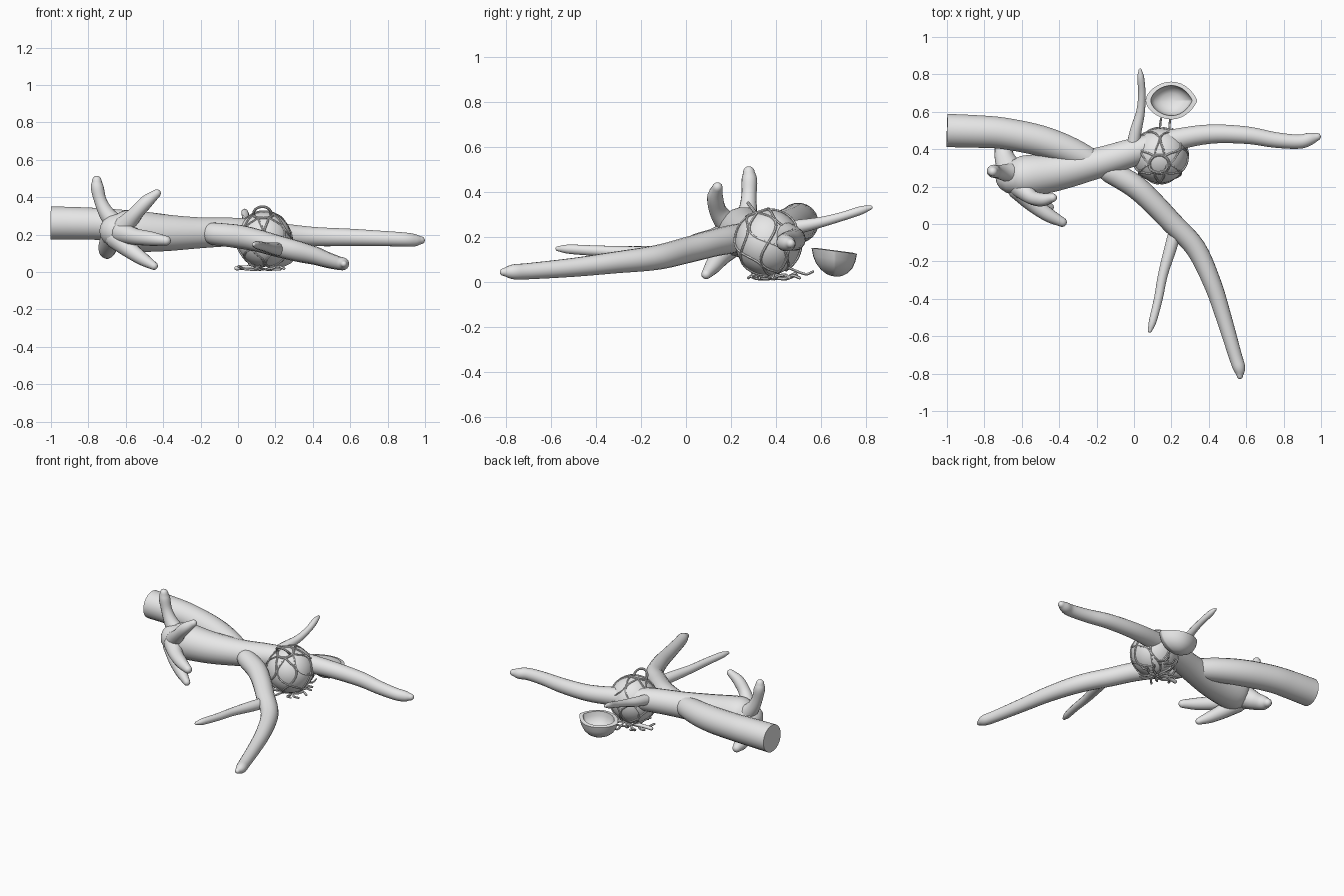
import bpy, bmesh, math, random
from mathutils import Vector, Quaternion

if "Cube" in bpy.data.objects:
    bpy.data.objects.remove(bpy.data.objects["Cube"])

random.seed(4)
grey = bpy.data.materials.new("weathered grey")
grey.diffuse_color = (0.8, 0.8, 0.8, 1)
grey.use_nodes = True
grey.node_tree.nodes["Principled BSDF"].inputs["Base Color"].default_value = grey.diffuse_color


def finish(bm, name, angle=40):
    bmesh.ops.recalc_face_normals(bm, faces=bm.faces)
    me = bpy.data.meshes.new(name)
    bm.to_mesh(me)
    bm.free()
    me.materials.append(grey)
    me.shade_smooth()
    me.set_sharp_from_angle(angle=math.radians(angle))
    ob = bpy.data.objects.new(name, me)
    bpy.context.collection.objects.link(ob)
    return ob


def bridge(bm, rings):
    n = len(rings[0])
    for a, b in zip(rings, rings[1:]):
        for i in range(n):
            j = (i + 1) % n
            bm.faces.new((a[i], a[j], b[j], b[i]))


def spline(pts, steps):
    """Catmull-Rom through (x, y, z, r) points."""
    p = [Vector(q) for q in pts]
    p = [2 * p[0] - p[1]] + p + [2 * p[-1] - p[-2]]
    out = []
    for a, b, c, d in zip(p, p[1:], p[2:], p[3:]):
        for k in range(steps):
            t = k / steps
            out.append(0.5 * (2 * b + (c - a) * t + (2 * a - 5 * b + 4 * c - d) * t * t
                              + (3 * b - a - 3 * c + d) * t ** 3))
    return out + [p[-2]]


def tube(name, pts, sides=16, steps=5, flat_start=False, closed=False, bm=None):
    """Tapered round tube with domed ends."""
    own = bm is None
    bm = bm or bmesh.new()
    row = pts if closed else spline(pts, steps)
    row = [(Vector(q[:3]), q[3]) for q in row]
    n = len(row)
    if closed:
        tang = [(row[(i + 1) % n][0] - row[i - 1][0]).normalized() for i in range(n)]
    else:
        tang = [(row[min(i + 1, n - 1)][0] - row[max(i - 1, 0)][0]).normalized() for i in range(n)]
        domes = [math.radians(a) for a in (25, 50, 70, 84)]
        (p0, r0), (p1, r1) = row[0], row[-1]
        t0, t1 = tang[0], tang[-1]
        tail = [(p1 + t1 * r1 * math.sin(a), r1 * math.cos(a)) for a in domes]
        head = [] if flat_start else [(p0 - t0 * r0 * math.sin(a), r0 * math.cos(a)) for a in domes[::-1]]
        row = head + row + tail
        tang = [t0] * len(head) + tang + [t1] * len(tail)
    side = tang[0].orthogonal().normalized()
    rings = []
    for i, (c, r) in enumerate(row):
        if i:
            side = tang[i - 1].rotation_difference(tang[i]) @ side
        up = tang[i].cross(side)
        rings.append([bm.verts.new(c + r * (math.cos(a) * side + math.sin(a) * up))
                      for a in (2 * math.pi * k / sides for k in range(sides))])
    bridge(bm, rings + rings[:1] if closed else rings)
    if not closed:
        bm.faces.new(rings[0])
        bm.faces.new(rings[-1])
    return finish(bm, name) if own else None


# Driftwood trunk, limbs and side twigs
tube("cut_trunk", [(-1, .5, .262, .09), (-.85, .495, .26, .088), (-.7, .485, .255, .085),
                   (-.5, .445, .24, .083), (-.33, .385, .225, .075), (-.18, .31, .21, .06)],
     20, flat_start=True)
tube("main_limb", [(-.65, .25, .22, .09), (-.58, .255, .22, .113), (-.4, .28, .21, .1),
                   (-.2, .325, .21, .083), (0, .385, .215, .075), (.2, .445, .205, .06),
                   (.4, .48, .19, .052), (.6, .475, .185, .047), (.75, .45, .18, .042),
                   (.88, .44, .175, .038), (.94, .455, .17, .034), (.978, .466, .17, .021)], 20)
tube("front_branch", [(-.13, .28, .205, .06), (0, .205, .19, .063), (.1, .115, .17, .06),
                      (.2, .01, .142, .058), (.33, -.13, .108, .055), (.42, -.32, .085, .048),
                      (.48, -.5, .064, .042), (.54, -.7, .047, .036), (.562, -.77, .044, .033),
                      (.566, -.812, .043, .017)], 18)
tube("front_twig", [(.22, -.04, .12, .035), (.195, -.13, .125, .034), (.155, -.27, .132, .027),
                    (.13, -.4, .138, .024), (.1, -.52, .145, .021), (.085, -.57, .147, .011)], 12)
tube("back_twig", [(-.01, .4, .23, .035), (.01, .5, .245, .032), (.035, .6, .265, .024),
                   (.042, .7, .292, .02), (.036, .78, .318, .019), (.033, .822, .33, .009)], 12)

# Broken roots fanning from the left end
roots = {
    "upright_root": [(-.64, .27, .24, .06), (-.7, .275, .31, .043), (-.735, .28, .38, .034),
                     (-.752, .282, .45, .035), (-.755, .28, .488, .026)],
    "raised_root": [(-.61, .2, .24, .06), (-.55, .145, .31, .04), (-.49, .13, .375, .036),
                    (-.435, .14, .42, .023)],
    "forward_root": [(-.62, .19, .21, .06), (-.55, .115, .19, .045), (-.46, .05, .178, .038),
                     (-.385, .01, .168, .026)],
    "low_root": [(-.65, .22, .18, .06), (-.58, .16, .12, .046), (-.51, .12, .07, .036),
                 (-.45, .09, .033, .022)],
    "rear_root": [(-.66, .28, .2, .075), (-.69, .35, .15, .055), (-.7, .41, .115, .045),
                  (-.7, .45, .098, .028)],
}
for name, pts in roots.items():
    tube(name, pts, 14)

# Round float
ball, R = Vector((.14, .365, .175)), .147
bm = bmesh.new()
bmesh.ops.create_uvsphere(bm, u_segments=32, v_segments=20, radius=R)
bmesh.ops.translate(bm, verts=bm.verts, vec=ball)
finish(bm, "float_ball")

# Netting: pairs of cords bowing apart and crossing, plus a collar
tilt = Vector((0, 0, 1)).rotation_difference(Vector((-.03, -.33, .94)))


def on_ball(theta, phi, lift=.002):
    d = Vector((math.sin(theta) * math.cos(phi), math.sin(theta) * math.sin(phi), math.cos(theta)))
    return tuple(ball + (tilt @ d) * (R + lift))


bm = bmesh.new()
for k in range(6):
    for s in (-1, 1):
        cord = []
        for i in range(13):
            t = i / 12
            phi = k * math.pi / 3 + s * .5 * math.sin(2 * math.pi * t)
            cord.append((*on_ball(.36 + t * 2.5, phi), .0055))
        tube("", cord, 6, 2, bm=bm)
tube("", [(*on_ball(.36, 2 * math.pi * i / 24), .007) for i in range(24)], 8, closed=True, bm=bm)
finish(bm, "float_net")

# Hanging ring on top of the float
ring_c, q = Vector((.13, .305, .312)), Vector((0, 0, 1)).rotation_difference(Vector((0, .8, .6)))
tube("hanging_ring", [(*(ring_c + q @ Vector((.047 * math.cos(a), .047 * math.sin(a), 0))), .0075)
                      for a in (2 * math.pi * i / 28 for i in range(28))], 8, closed=True)

# Loose rope ends below and behind the float
tube("rope_stub", [(.1, .4, .028, .013), (.04, .39, .024, .012), (-.008, .385, .021, .012)], 10)
bm = bmesh.new()
for k in range(11):
    a = 2 * math.pi * k / 11 + random.uniform(-.2, .2)
    reach = random.uniform(.1, .16)
    pts = []
    for f in (.15, .45, .75, 1):
        b = a + random.uniform(-.2, .2)
        pts.append((ball.x + reach * f * math.cos(b), ball.y + .02 + reach * f * math.sin(b),
                    .012 + random.uniform(0, .03) * f, .007))
    tube("", pts, 6, 4, bm=bm)
for x in (.14, .19):
    tube("", [(x, .46, .06, .006), (x, .53, .034, .006), (x + .005, .565, .045, .006)], 6, 4, bm=bm)
finish(bm, "rope_ends")

# Half shell: lens-shaped bowl with a thick rim
bm = bmesh.new()
profile = [(.12, -.113), (.35, -.107), (.6, -.09), (.8, -.066), (.93, -.036), (1, 0),
           (.8, .003), (.77, -.025), (.65, -.055), (.4, -.075), (.1, -.083)]
rows = []
for s, z in profile:
    row = []
    for i in range(32):
        a = 2 * math.pi * i / 32
        point = .15 + .45 * (1 + math.cos(a)) / 2
        y = .101 * math.sin(a) * abs(math.sin(a)) ** point * s
        row.append(bm.verts.new((.2 + .138 * math.cos(a) * s, .66 + y, .137 + z - .13 * y)))
    rows.append(row)
bridge(bm, rows)
bm.faces.new(rows[0])
bm.faces.new(rows[-1])
finish(bm, "half_shell")
